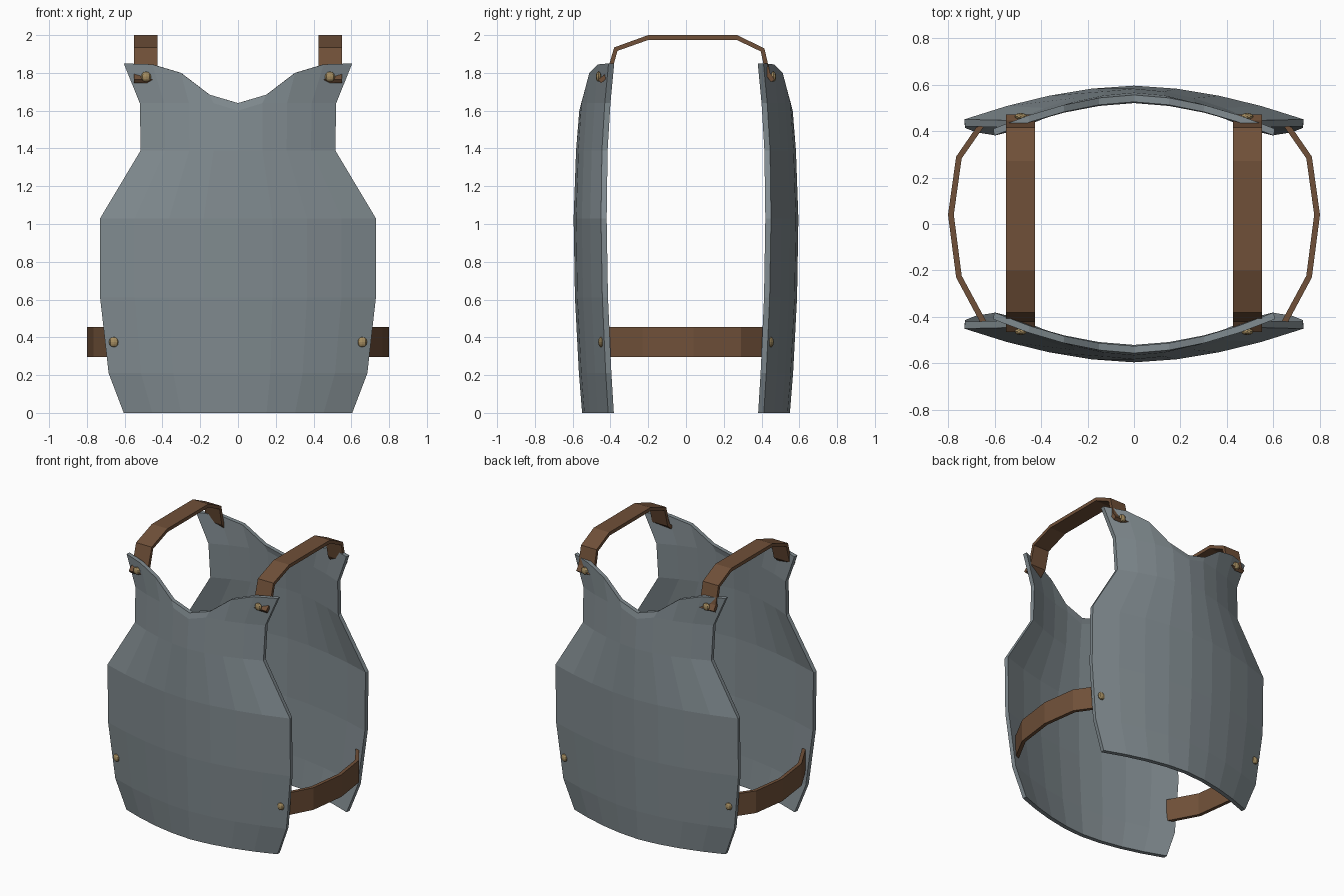
import bpy, bmesh
from math import pi
from mathutils import Vector

if "Cube" in bpy.data.objects:
    bpy.data.objects.remove(bpy.data.objects["Cube"])


def material(name, rgb):
    m = bpy.data.materials.new(name)
    m.diffuse_color = (*rgb, 1)
    m.use_nodes = True
    m.node_tree.nodes["Principled BSDF"].inputs["Base Color"].default_value = m.diffuse_color
    return m


STEEL = material("steel", (0.22, 0.26, 0.28))
LEATHER = material("leather", (0.16, 0.08, 0.04))
BRASS = material("brass", (0.38, 0.27, 0.12))


def make_object(name, bm, mat):
    bmesh.ops.recalc_face_normals(bm, faces=bm.faces)
    me = bpy.data.meshes.new(name)
    bm.to_mesh(me)
    bm.free()
    me.materials.append(mat)
    ob = bpy.data.objects.new(name, me)
    bpy.context.collection.objects.link(ob)
    return ob


# Plate rows: height, half width, outer depth at the centre, outer depth at the edge
ROWS = [(0.0, 0.605, 0.55, 0.412), (0.21, 0.685, 0.567, 0.425),
        (0.61, 0.73, 0.588, 0.443), (1.03, 0.73, 0.595, 0.45),
        (1.39, 0.515, 0.582, 0.445), (1.64, 0.52, 0.565, 0.43),
        (1.85, 0.605, 0.555, 0.41)]
NECK = [1.64, 1.685, 1.80, 1.845, 1.85]   # neckline height from centre to side
THICK = 0.03


def plate(name, side):
    bm = bmesh.new()
    grid = []
    for r, (z, w, y_mid, y_edge) in enumerate(ROWS):
        line = []
        for i in range(-4, 5):
            s = abs(i) / 4
            top = NECK[abs(i)]
            h = top if r == 6 else min(z, top - 0.04)
            y = y_mid - (y_mid - y_edge) * s ** 1.75
            line.append((w * i / 4, y, h))
        grid.append(line)
    # outer and inner skins, closed around the rim
    outer = [[bm.verts.new((x, side * y, z)) for x, y, z in l] for l in grid]
    inner = [[bm.verts.new((x * 0.995, side * (y - THICK), z)) for x, y, z in l] for l in grid]
    for skin in (outer, inner):
        for a, b in zip(skin, skin[1:]):
            for i in range(8):
                bm.faces.new((a[i], a[i + 1], b[i + 1], b[i]))

    def rim(g):
        return (g[0] + [l[-1] for l in g[1:-1]] + g[-1][::-1]
                + [l[0] for l in g[-2:0:-1]])
    ro, ri = rim(outer), rim(inner)
    for k in range(len(ro)):
        n = (k + 1) % len(ro)
        bm.faces.new((ro[k], ro[n], ri[n], ri[k]))
    make_object(name, bm, STEEL)


plate("front_plate", -1)
plate("back_plate", 1)


def strap(name, path, lo, hi, place):
    """Flat band: 2D path thickened inward, spanning lo..hi on the third axis."""
    pts = [Vector(p) for p in path]
    inner = []
    for i, p in enumerate(pts):
        t = (pts[min(i + 1, len(pts) - 1)] - pts[max(i - 1, 0)]).normalized()
        inner.append(p + Vector((t.y, -t.x)) * 0.025)
    bm = bmesh.new()
    rings = [[bm.verts.new(place(q, h)) for q, h in ((a, lo), (a, hi), (b, hi), (b, lo))]
             for a, b in zip(pts, inner)]
    for a, b in zip(rings, rings[1:]):
        for k in range(4):
            n = (k + 1) % 4
            bm.faces.new((a[k], a[n], b[n], b[k]))
    bm.faces.new(rings[0])
    bm.faces.new(rings[-1])
    make_object(name, bm, LEATHER)


def rivet(name, loc):
    bm = bmesh.new()
    bmesh.ops.create_uvsphere(bm, u_segments=8, v_segments=6, radius=0.027)
    bmesh.ops.scale(bm, vec=(1, 0.55, 1), verts=bm.verts)
    make_object(name, bm, BRASS).location = loc


SHOULDER = [(-0.465, 1.765), (-0.42, 1.80), (-0.38, 1.935), (-0.20, 2.0),
            (0.27, 2.0), (0.415, 1.93), (0.445, 1.80), (0.47, 1.765)]
FLANK = [(-0.435, 0.655), (-0.23, 0.765), (0.04, 0.80), (0.29, 0.765), (0.435, 0.665)]

for label, sx in (("left", -1), ("right", 1)):
    # shoulder strap over the top, side strap round the waist
    strap(label + "_shoulder_strap", SHOULDER, 0.425, 0.55,
          lambda q, h: (sx * h, q.x, q.y))
    strap(label + "_side_strap", FLANK, 0.295, 0.455,
          lambda q, h: (sx * q.y, q.x, h))
    for end, sy in (("front", -1), ("back", 1)):
        rivet(f"{label}_{end}_shoulder_rivet", (sx * 0.487, sy * 0.463, 1.78))
        rivet(f"{label}_{end}_side_rivet", (sx * 0.657, sy * 0.45, 0.375))
